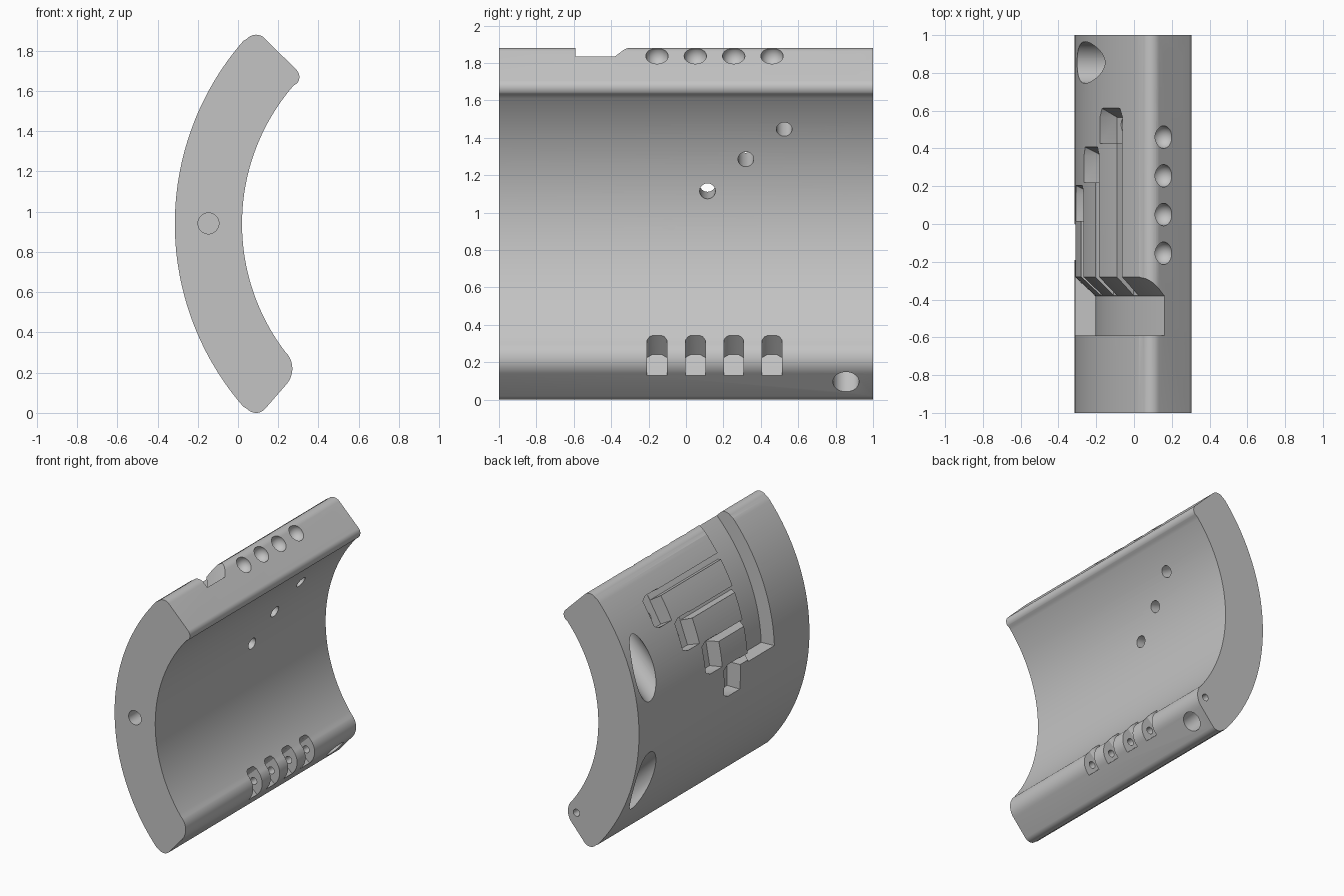
import bpy, bmesh
from math import sin, cos, radians, atan2, pi
from mathutils import Vector

if "Cube" in bpy.data.objects:
    bpy.data.objects.remove(bpy.data.objects["Cube"])

CX, CZ = 1.07, 0.94            # axis of the curved wall
R_OUT, R_IN, R_FLOOR = 1.384, 1.05, 1.276
STEP = 10.1                    # angle between neighbouring pockets
ROW = [-0.09, 0.115, 0.32, 0.525]
ROW_EDGE = [-0.155, 0.05, 0.255, 0.46]


def polar(r, angle, y=0.0, t=0.0):
    """Point at radius r and elevation angle on the outer side, offset t along the tangent."""
    a = radians(angle)
    return Vector((CX - r * cos(a) + t * sin(a), y, CZ + r * sin(a) + t * cos(a)))


def finish(bm, name):
    bmesh.ops.recalc_face_normals(bm, faces=bm.faces)
    mesh = bpy.data.meshes.new(name)
    bm.to_mesh(mesh)
    bm.free()
    obj = bpy.data.objects.new(name, mesh)
    bpy.context.collection.objects.link(obj)
    return obj


def loft(name, loops):
    """Closed solid through equal-length loops of points."""
    bm = bmesh.new()
    rings = [[bm.verts.new(p) for p in loop] for loop in loops]
    n = len(rings[0])
    for a, b in zip(rings, rings[1:]):
        for i in range(n):
            j = (i + 1) % n
            bm.faces.new((a[i], a[j], b[j], b[i]))
    bm.faces.new(rings[0])
    bm.faces.new(rings[-1])
    return finish(bm, name)


def hull(name, points):
    bm = bmesh.new()
    for p in points:
        bm.verts.new(p)
    res = bmesh.ops.convex_hull(bm, input=bm.verts)
    loose = [v for v in bm.verts if not v.link_faces]
    bmesh.ops.delete(bm, geom=loose, context='VERTS')
    bmesh.ops.dissolve_limit(bm, angle_limit=0.01, verts=bm.verts, edges=bm.edges)
    return finish(bm, name)


def rod(name, start, end, radius, sides=40):
    start, end = Vector(start), Vector(end)
    bm = bmesh.new()
    bmesh.ops.create_cone(bm, cap_ends=True, segments=sides, radius1=radius,
                          radius2=radius, depth=(end - start).length)
    turn = (end - start).to_track_quat('Z', 'Y')
    for v in bm.verts:
        v.co = turn @ v.co + (start + end) / 2
    return finish(bm, name)


def sweep(name, profile, a0, a1, steps):
    """Revolve an (r, y) profile about the wall axis."""
    angles = [a0 + (a1 - a0) * i / steps for i in range(steps + 1)]
    return loft(name, [[polar(r, a, y) for r, y in profile] for a in angles])


def arc(cx, cz, r, a0, a1, steps):
    return [(cx + r * cos(a0 + (a1 - a0) * i / steps),
             cz + r * sin(a0 + (a1 - a0) * i / steps)) for i in range(steps + 1)]


# Curved wall section: two concentric arcs joined by rounded tips
def heading(x, z):
    return atan2(z - CZ, x - CX) % (2 * pi)


tip_top, tip_low = (0.09, 1.82), (0.09, 0.06)
lip_top, lip_low = (0.255, 1.67), (0.15, 0.22)
a_top, a_low = heading(*tip_top), heading(*tip_low)
b_top, b_low = heading(*lip_top), heading(*lip_low)
outline = arc(CX, CZ, R_OUT, a_low - 0.015, a_top + 0.015, 72)
outline += arc(*tip_top, 0.06, a_top, pi / 4, 10)
outline += arc(*lip_top, 0.05, pi / 4, b_top - pi, 12)
outline += arc(CX, CZ, R_IN, b_top + 0.015, b_low - 0.015, 60)
outline += arc(*lip_low, 0.12, b_low - pi, -pi / 4, 16)
outline += arc(*tip_low, 0.06, -pi / 4, a_low - 2 * pi, 10)
body = loft("curved_block", [[(x, y, z) for x, z in outline] for y in (-1, 1)])

cutters = []

# Wide channel with a ramped side, open at the upper edge
cutters.append(sweep("channel", [(R_FLOOR, -0.59), (R_FLOOR, -0.38), (R_OUT, -0.28),
                                 (1.5, -0.173), (1.5, -0.59)], 2.2, 62, 60))

# Outer pockets, their feed grooves and radial holes
for k, y in enumerate(ROW):
    a = STEP * k
    pts = [polar(r, a, yy, t) for r in (R_FLOOR - 0.002, 1.42)
           for yy in (y - 0.1, y + 0.04) for t in (-0.118, 0.118)]
    pts += [polar(1.42, a, y + 0.105, t) for t in (-0.085, 0.085)]
    cutters.append(hull("pocket", pts))
    lane = [(R_FLOOR + 0.002, y - 0.05), (R_FLOOR + 0.002, -0.42), (1.42, -0.42), (1.42, y - 0.05)]
    cutters.append(sweep("groove", lane, a + 2.7, a + 4.7, 3))
    cutters.append(rod("radial_hole", polar(0.95, 9.6 * k, y), polar(1.34, 9.6 * k, y), 0.042))

# Bowls along the upper bevel and notches along the lower lip
for y in ROW_EDGE:
    bm = bmesh.new()
    bmesh.ops.create_uvsphere(bm, u_segments=32, v_segments=20, radius=0.06)
    bmesh.ops.translate(bm, verts=bm.verts, vec=(0.155, y, 1.835))
    cutters.append(finish(bm, "bowl"))
    notch = [(0.34, 0.025, 0.053), (0.125, 0.225, 0.053), (0.33, 0.42, 0.053),
             (0.12, 0.24, 0.027), (0.30, 0.45, 0.027)]
    cutters.append(hull("notch", [(x, y + s * w, z) for x, z, w in notch for s in (-1, 1)]))

# Diagonal stepped bolt holes, mirrored top to bottom
for s in (1, -1):
    def along(d):
        return (0.205 - d * 0.7071, 0.855, CZ + s * (0.85 - d * 0.7071))
    cutters.append(rod("bolt_hole", along(-0.1), along(0.4), 0.07))
    cutters.append(rod("bolt_recess", along(0.27), along(1.0), 0.11, 56))

# Holes drilled from the two ends
cutters.append(rod("front_hole", (-0.147, -1.1, 0.942), (-0.147, -0.7, 0.942), 0.052))
cutters.append(rod("pin_hole", (0.2, -0.3, 0.222), (0.2, 1.1, 0.222), 0.026, 24))

bpy.context.view_layer.objects.active = body
for cutter in cutters:
    cutter.hide_render = True
    mod = body.modifiers.new("cut", 'BOOLEAN')
    mod.operation = 'DIFFERENCE'
    mod.solver = 'EXACT'
    mod.object = cutter
    bpy.ops.object.modifier_apply(modifier=mod.name)
    bpy.data.objects.remove(cutter)

# Plain grey finish
grey = bpy.data.materials.new("plain_grey")
grey.use_nodes = True
colour = (0.55, 0.55, 0.55, 1)
grey.diffuse_color = colour
grey.node_tree.nodes["Principled BSDF"].inputs["Base Color"].default_value = colour
body.data.materials.clear()
body.data.materials.append(grey)
for p in body.data.polygons:
    p.material_index = 0

bpy.ops.object.select_all(action='DESELECT')
body.select_set(True)
bpy.ops.object.shade_smooth_by_angle(angle=radians(30))
